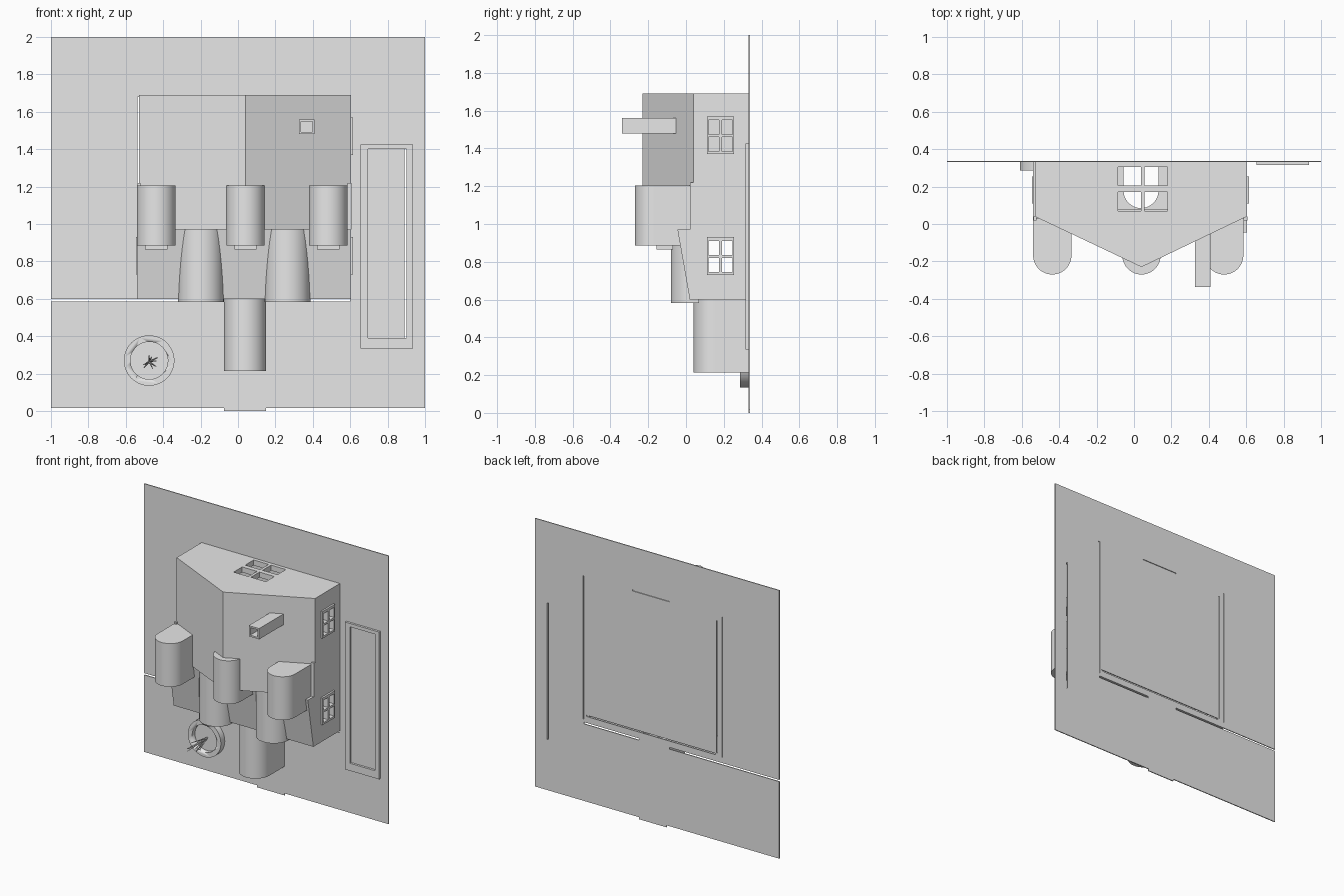
import bpy, bmesh, math, random
from mathutils import Vector

random.seed(4)
cube = bpy.data.objects.get("Cube")
if cube:
    bpy.data.objects.remove(cube, do_unlink=True)

stone = bpy.data.materials.new("plain_grey")
stone.use_nodes = True
stone.diffuse_color = (0.8, 0.8, 0.8, 1)
stone.node_tree.nodes["Principled BSDF"].inputs["Base Color"].default_value = (0.8, 0.8, 0.8, 1)


def finish(name, bm):
    bmesh.ops.recalc_face_normals(bm, faces=bm.faces)
    mesh = bpy.data.meshes.new(name)
    bm.to_mesh(mesh)
    bm.free()
    mesh.materials.append(stone)
    obj = bpy.data.objects.new(name, mesh)
    bpy.context.collection.objects.link(obj)
    return obj


def prism(name, points, offset):
    """Extrude a closed 3D outline along an offset."""
    bm = bmesh.new()
    face = bm.faces.new([bm.verts.new(p) for p in points])
    grown = bmesh.ops.extrude_face_region(bm, geom=[face], use_keep_orig=True)
    bmesh.ops.translate(bm, vec=offset,
                        verts=[g for g in grown["geom"] if isinstance(g, bmesh.types.BMVert)])
    return finish(name, bm)


def box(name, x, y, z):
    return prism(name, [(x[0], y[0], z[0]), (x[1], y[0], z[0]),
                        (x[1], y[1], z[0]), (x[0], y[1], z[0])], (0, 0, z[1] - z[0]))


def arch(name, cx, r, top, base, z):
    """Round-topped block running along z."""
    pts = [(cx - r, base, z[0])]
    for i in range(33):
        a = math.pi * i / 32
        pts.append((cx - r * math.cos(a), top + r - r * math.sin(a), z[0]))
    pts.append((cx + r, base, z[0]))
    return smooth(prism(name, pts, (0, 0, z[1] - z[0])))


def smooth(obj):
    bpy.ops.object.select_all(action='DESELECT')
    obj.select_set(True)
    bpy.context.view_layer.objects.active = obj
    bpy.ops.object.shade_smooth_by_angle(angle=math.radians(30))
    return obj


def cut(targets, cutters):
    for obj in targets:
        bpy.context.view_layer.objects.active = obj
        for c in cutters:
            mod = obj.modifiers.new("cut", 'BOOLEAN')
            mod.operation, mod.solver, mod.object = 'DIFFERENCE', 'EXACT', c
            bpy.ops.object.modifier_apply(modifier=mod.name)
    for c in cutters:
        bpy.data.objects.remove(c, do_unlink=True)


def cylinder(name, x, z, r, y):
    pts = [(x + r * math.cos(i * math.tau / 48), y[0], z + r * math.sin(i * math.tau / 48))
           for i in range(48)]
    return smooth(prism(name, pts, (0, y[1] - y[0], 0)))


# Ground sheet with narrow gaps along walls and pool
ground = box("ground_sheet", (-1, 1), (.331, .338), (.015, 2))
gaps = [((-1.1, -.1), (.585, .598)), ((.15, .6), (.585, .598)),
        ((.89, .9), (.39, 1.4)), ((.595, .605), (.62, 1.68)),
        ((-.495, -.485), (.66, 1.64)), ((-.537, -.53), (.64, 1.68)),
        ((-.48, .58), (.645, .655)), ((-.1, .2), (1.675, 1.685))]
cut([ground], [box("gap_cutter", x, (.3, .4), z) for x, z in gaps])
box("path_end", (-.075, .15), (.331, .338), (0, .016))

# House body: gabled rear block and low sloping front block
gable = [(-.53, .332), (-.53, .04), (.04, -.23), (.603, .04), (.603, .332)]
rear = prism("gabled_house", [(x, y, .97) for x, y in gable], (0, 0, .72))
slope = [(.332, .6), (.02, .6), (-.045, .97), (.332, .97)]
front = prism("front_block", [(-.54, y, z) for y, z in slope], (1.143, 0, 0))

# Entrance tunnel
porch = arch("entrance_porch", .0375, .1125, .04, .332, (.215, .602))
cut([rear, front], [box("room_cutter", (-.49, .56), (.08, .4), (.64, 1.65))])
cut([porch, front], [arch("tunnel_cutter", .0375, .093, .085, .331, (.1, .7))])

# Side windows with four panes each
for side, zs in ((1, (.73, 1.37)), (-1, (.73,))):
    x = (.6, .616) if side > 0 else (-.545, -.535)
    for z in zs:
        frame = box("side_window", x, (.11, .255), (z, z + .2))
        panes = [box("pane_cutter", (x[0] - .07, x[1] + .07), (y, y + .055), (z + dz, z + dz + .075))
                 for y in (.12, .19) for dz in (.015, .105)]
        cut([frame, rear, front], panes)

# Four-pane window in the rear wall
cut([rear], [box("pane_cutter", (x, x + .122), (y, y + .1), (1.6, 1.8))
             for x in (-.085, .057) for y in (.07, .205)])

# Upper and lower rounded dormers
for i, cx in enumerate((-.437, .04, .482)):
    arch("upper_dormer_%d" % i, cx, .1025, -.27, .03, (.885, 1.205))
    box("dormer_window_%d" % i, (cx - .06, cx + .06), (-.155, -.07), (.865, .89))
for i, cx in enumerate((-.198, .265)):
    arch("lower_dormer_%d" % i, cx, .122, -.08, .07, (.583, .97))
for x in ((-.538, -.52), (.585, .607)):
    box("eave_strip", x, (.02, .04), (.97, 1.22))

# Hollow chimney
chimney = box("chimney", (.325, .41), (-.338, -.04), (1.48, 1.56))
cut([chimney], [box("flue_cutter", (.337, .398), (-.4, -.1), (1.492, 1.548))])

# Pool rim
rim = box("pool_rim", (.655, .935), (.315, .332), (.335, 1.425))
cut([rim], [box("pool_cutter", (.695, .9), (.2, .4), (.39, 1.4))])

# Round basin with a spiky plant
basin = cylinder("round_basin", -.475, .27, .135, (.285, .332))
cut([basin], [cylinder("basin_cutter", -.475, .27, .1, (.2, .318))])
for i in range(12):
    start = Vector((-.475, .32, .265))
    tip = Vector((random.uniform(-.52, -.425), random.uniform(.12, .22), random.uniform(.21, .305)))
    bm = bmesh.new()
    bmesh.ops.create_cone(bm, cap_ends=True, segments=5, radius1=.005, radius2=.002,
                          depth=(tip - start).length)
    bmesh.ops.rotate(bm, verts=bm.verts, cent=(0, 0, 0),
                     matrix=(tip - start).to_track_quat('Z', 'Y').to_matrix())
    bmesh.ops.translate(bm, verts=bm.verts, vec=(start + tip) / 2)
    finish("plant_spike_%d" % i, bm)
